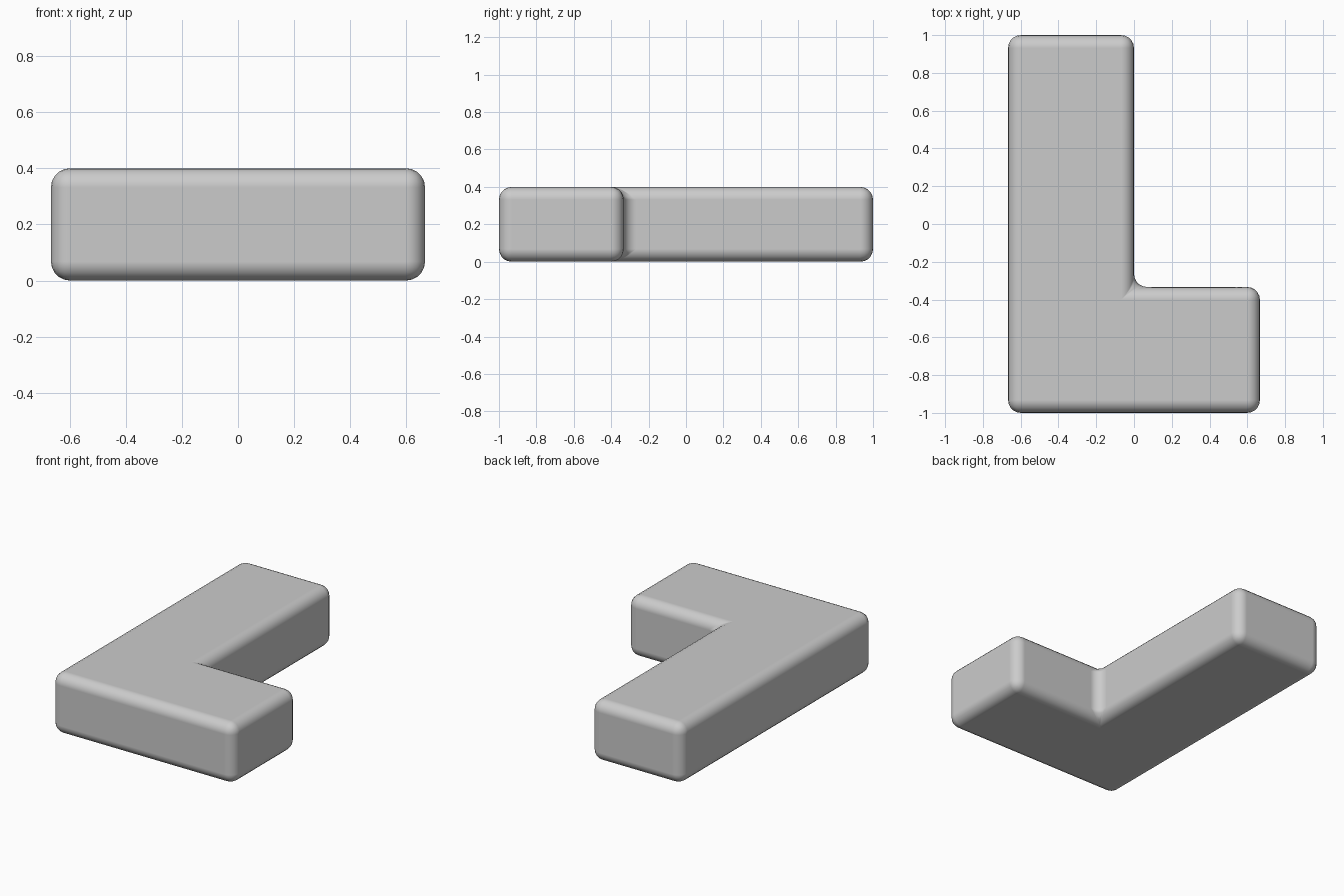
import bpy
import bmesh

if "Cube" in bpy.data.objects:
    bpy.data.objects.remove(bpy.data.objects["Cube"])

WIDTH, LENGTH, HEIGHT = 4 / 3, 2.0, 0.4
ARM = 2 / 3          # width of both arms
ROUND = 0.068        # edge rounding

# L-shaped outline, counter-clockwise seen from above
x0, x1, y0, y1 = -WIDTH / 2, WIDTH / 2, -LENGTH / 2, LENGTH / 2
outline = [(x0, y0), (x1, y0), (x1, y0 + ARM), (x0 + ARM, y0 + ARM),
           (x0 + ARM, y1), (x0, y1)]

# Extrude the outline into a solid block
bm = bmesh.new()
base = bm.faces.new([bm.verts.new((x, y, 0)) for x, y in outline])
top = bmesh.ops.extrude_face_region(bm, geom=[base], use_keep_orig=True)["geom"]
bmesh.ops.translate(bm, vec=(0, 0, HEIGHT),
                    verts=[v for v in top if isinstance(v, bmesh.types.BMVert)])
bmesh.ops.recalc_face_normals(bm, faces=bm.faces)
mesh = bpy.data.meshes.new("l_block")
bm.to_mesh(mesh)
bm.free()
block = bpy.data.objects.new("l_block", mesh)
bpy.context.collection.objects.link(block)

# Round every edge, including the inner corner
bevel = block.modifiers.new("rounded_edges", "BEVEL")
bevel.width = ROUND
bevel.segments = 5
bevel.limit_method = "ANGLE"
bevel.harden_normals = True

# Smooth shading
bpy.context.view_layer.objects.active = block
block.select_set(True)
bpy.ops.object.shade_smooth()
